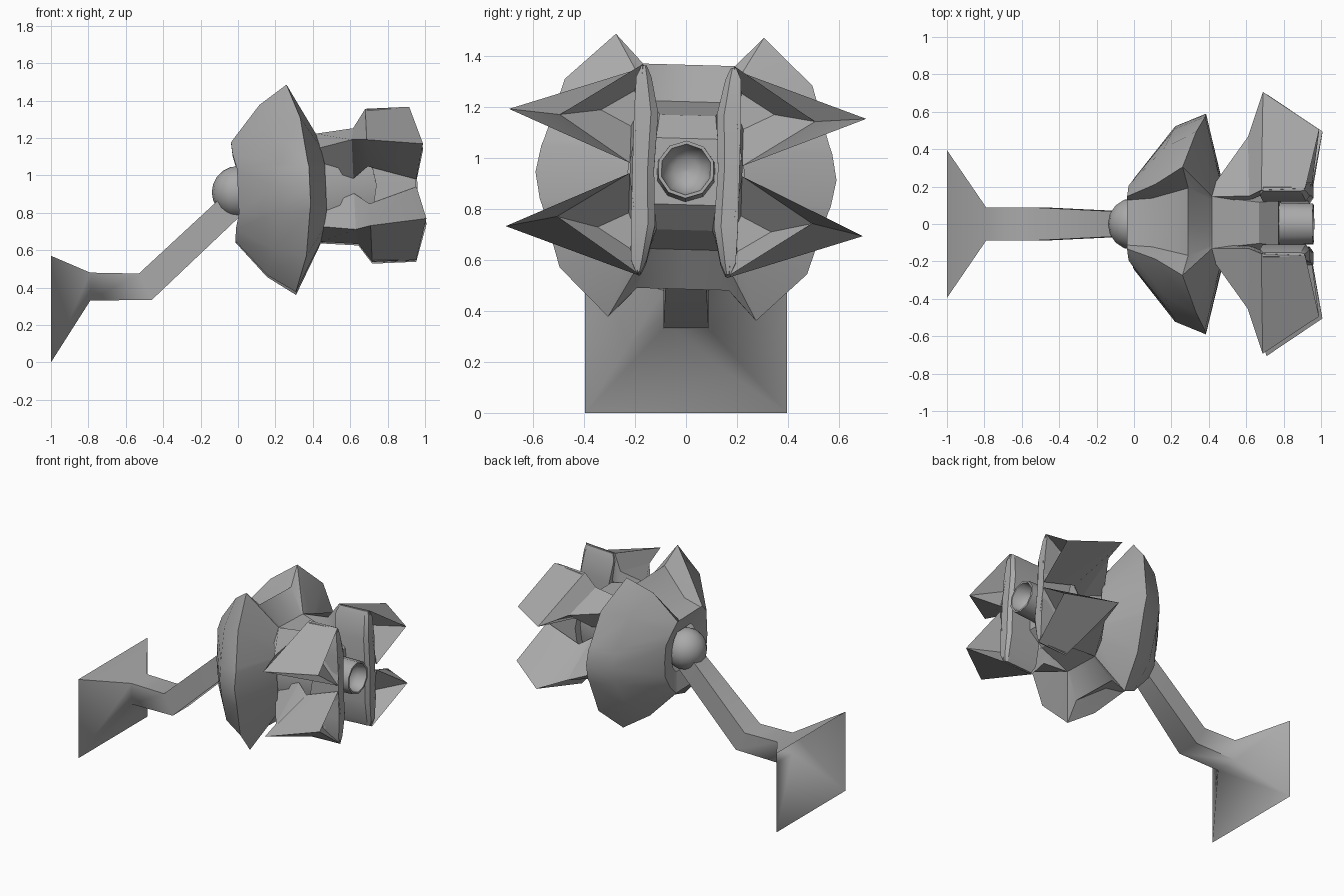
import bpy, bmesh, math
from mathutils import Matrix

cube = bpy.data.objects.get("Cube")
if cube:
    bpy.data.objects.remove(cube, do_unlink=True)

GREY = (0.4, 0.4, 0.4, 1)
metal = bpy.data.materials.new("plain_grey")
metal.use_nodes = True
metal.diffuse_color = GREY
metal.node_tree.nodes["Principled BSDF"].inputs["Base Color"].default_value = GREY

# The head is symmetric in its own frame, then tipped slightly at the ball joint
HEAD = (Matrix.Translation((0, 0, 0.91))
        @ Matrix.Rotation(math.radians(-2.6), 4, 'Y')
        @ Matrix.Rotation(math.radians(-1.6), 4, 'X'))


def loft(bm, rings, closed=False, cap_start=False, cap_end=False):
    """Skin quads between rings of equal length."""
    rows = [[bm.verts.new(p) for p in ring] for ring in rings]
    n = len(rows[0])
    for a, b in zip(rows, rows[1:]):
        for i in range(n if closed else n - 1):
            j = (i + 1) % n
            bm.faces.new((a[i], a[j], b[j], b[i]))
    if cap_start:
        bm.faces.new(rows[0])
    if cap_end:
        bm.faces.new(rows[-1])


def mirror(bm, axis):
    """Copy everything across one axis and weld the seam."""
    copy = bmesh.ops.duplicate(bm, geom=bm.verts[:] + bm.edges[:] + bm.faces[:])["geom"]
    for v in copy:
        if isinstance(v, bmesh.types.BMVert):
            v.co[axis] *= -1
    bmesh.ops.reverse_faces(bm, faces=[f for f in copy if isinstance(f, bmesh.types.BMFace)])
    bmesh.ops.remove_doubles(bm, verts=bm.verts, dist=0.0005)


def finish(name, bm, matrix=None, axes=(), angle=28):
    for axis in axes:
        mirror(bm, axis)
    bmesh.ops.recalc_face_normals(bm, faces=bm.faces)
    mesh = bpy.data.meshes.new(name)
    bm.to_mesh(mesh)
    bm.free()
    mesh.materials.append(metal)
    obj = bpy.data.objects.new(name, mesh)
    bpy.context.collection.objects.link(obj)
    if matrix:
        obj.matrix_world = matrix
    mesh.shade_smooth()
    mesh.set_sharp_from_angle(angle=math.radians(angle))


# Wall bracket: flared open base, then a bent square arm
bm = bmesh.new()
path = [  # top x, top z, bottom x, bottom z, half width
    (-1, 0.57, -1, 0, 0.395), (-0.79, 0.48, -0.79, 0.33, 0.088),
    (-0.53, 0.475, -0.46, 0.335, 0.088), (-0.06, 0.91, 0.02, 0.79, 0.065)]
loft(bm, [[(tx, -w, tz), (tx, w, tz), (bx, w, bz), (bx, -w, bz)]
          for tx, tz, bx, bz, w in path], closed=True, cap_end=True)
finish("wall_arm", bm, angle=58)

# Ball joint
bm = bmesh.new()
bmesh.ops.create_uvsphere(bm, u_segments=16, v_segments=10, radius=0.14)
finish("ball_joint", bm, Matrix.Translation((0, 0, 0.91)), angle=50)

# Flared shell: one quarter, from the sunken top strip round to the side panel
bm = bmesh.new()
rear = [(-0.025, 0.12, 0.265), (-0.025, 0.14, 0.265), (-0.02, 0.2, 0.2),
        (0, 0.23, 0.12), (0, 0.235, 0.105)]
middle = [(0.11, 0.13, 0.285), (0.135, 0.2, 0.455), (0.18, 0.4, 0.33),
          (0.21, 0.49, 0.13), (0.22, 0.505, 0.105)]
rim = [(0.31, 0.18, 0.44), (0.285, 0.29, 0.555), (0.35, 0.485, 0.37),
       (0.38, 0.56, 0.13), (0.385, 0.57, 0.105)]
front = [(0.43, 0.12, 0.29), (0.43, 0.14, 0.29), (0.45, 0.2, 0.22),
         (0.47, 0.22, 0.12), (0.47, 0.22, 0.105)]
socket = [(0.02, y * 0.55, z * 0.55) for x, y, z in rear]
rings = []
for ring in (socket, rear, middle, rim, front):
    first, last = ring[0], ring[-1]
    rings.append([(first[0], 0, first[2])] + ring + [(last[0], last[1] * 1.035, 0)])
loft(bm, rings)
finish("flared_shell", bm, HEAD, axes=(1, 2), angle=32)

# Core block, stepping down to the barrel
bm = bmesh.new()
core = [(0.43, 0.14, 0.29, 0.22), (0.68, 0.11, 0.225, 0.17), (0.78, 0.12, 0.13, 0.14)]
loft(bm, [[(x, 0, z), (x, y, z), (x, side, 0.1), (x, side, 0), (x, 0, 0)]
          for x, y, z, side in core], cap_end=True)
finish("core_block", bm, HEAD, axes=(1, 2))

# Upright cheek plates either side of the barrel
bm = bmesh.new()
cheek = [(0, 0.74, 0.95, 0.125, 0.21), (0.22, 0.7, 0.95, 0.115, 0.21),
         (0.36, 0.69, 0.94, 0.145, 0.205), (0.405, 0.71, 0.93, 0.165, 0.185)]
loft(bm, [[(x0, y0, z), (x1 - 0.02, y0, z), (x1, y0 * 0.7 + y1 * 0.3, z), (x1, y1, z), (x0, y1, z)]
          for z, x0, x1, y0, y1 in cheek], closed=True, cap_end=True)
finish("cheek_plates", bm, HEAD, axes=(2, 1))

# Four winged fins, flaring forward, each with a hollow front
bm = bmesh.new()
fin = [  # top edge, outer ridge, lower edge, inner edge
    [(0.43, 0.14, 0.29), (0.44, 0.21, 0.21), (0.46, 0.2, 0.1), (0.44, 0.1, 0.2)],
    [(0.63, 0.14, 0.31), (0.62, 0.46, 0.24), (0.62, 0.19, 0.04), (0.62, 0.12, 0.2)],
    [(0.7, 0.17, 0.41), (0.7, 0.7, 0.23), (0.7, 0.22, 0.1), (0.7, 0.15, 0.22)],
    [(0.935, 0.18, 0.41), (1, 0.5, 0.2), (0.955, 0.22, 0.02), (0.95, 0.19, 0.22)],
    [(0.82, 0.21, 0.31), (0.84, 0.34, 0.23), (0.82, 0.22, 0.17), (0.82, 0.195, 0.23)]]
loft(bm, fin, closed=True, cap_start=True, cap_end=True)
finish("winged_fins", bm, HEAD, axes=(1, 2), angle=20)

# Short barrel with a dished mouth
bm = bmesh.new()
profile = [(0.74, 0.12), (0.96, 0.113), (0.96, 0.1), (0.9, 0.085), (0.87, 0.05), (0.86, 0.005)]
SIDES = 10
loft(bm, [[(x, r * math.cos(a), r * math.sin(a))
           for a in (math.tau * (i + 0.5) / SIDES for i in range(SIDES))]
          for x, r in profile], closed=True, cap_start=True, cap_end=True)
finish("barrel", bm, HEAD, angle=40)
